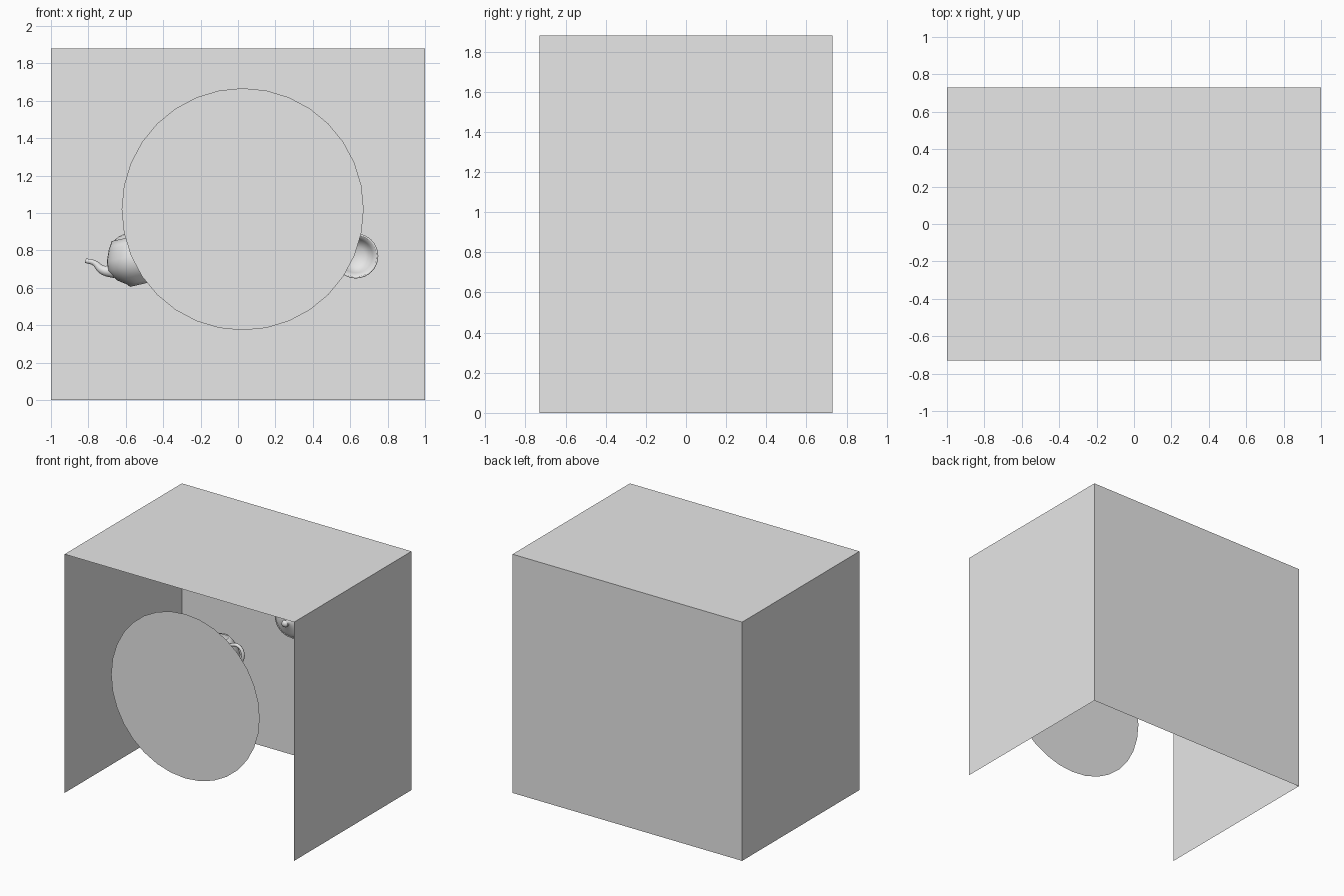
import bpy, bmesh
from math import radians, pi
from mathutils import Matrix, Vector

cube = bpy.data.objects.get("Cube")
if cube:
    bpy.data.objects.remove(cube)

grey = bpy.data.materials.new("plain_grey")
grey.use_nodes = True
grey.diffuse_color = (0.8, 0.8, 0.8, 1)
grey.node_tree.nodes["Principled BSDF"].inputs["Base Color"].default_value = (0.8, 0.8, 0.8, 1)


def add_mesh(name, bm, place=Matrix(), smooth=False):
    mesh = bpy.data.meshes.new(name)
    bm.to_mesh(mesh)
    bm.free()
    mesh.materials.append(grey)
    for poly in mesh.polygons:
        poly.use_smooth = smooth
    ob = bpy.data.objects.new(name, mesh)
    bpy.context.collection.objects.link(ob)
    ob.matrix_world = place
    return ob


def lathe(name, profile, place):
    """Spin a (radius, height) profile about the local z axis."""
    bm = bmesh.new()
    verts = [bm.verts.new((r, 0, z)) for r, z in profile]
    edges = [bm.edges.new(pair) for pair in zip(verts, verts[1:])]
    bmesh.ops.spin(bm, geom=verts + edges, axis=(0, 0, 1), cent=(0, 0, 0),
                   angle=2 * pi, steps=32, use_duplicate=False)
    bmesh.ops.remove_doubles(bm, verts=bm.verts, dist=0.0005)
    bmesh.ops.recalc_face_normals(bm, faces=bm.faces)
    return add_mesh(name, bm, place, True)


def tube(name, points, place):
    """Smooth tapering tube through (x, z, radius) points."""
    curve = bpy.data.curves.new(name, 'CURVE')
    curve.dimensions = '3D'
    curve.bevel_depth = 1
    curve.bevel_resolution = 3
    curve.use_fill_caps = True
    spline = curve.splines.new('BEZIER')
    spline.bezier_points.add(len(points) - 1)
    for bp, (x, z, r) in zip(spline.bezier_points, points):
        bp.co = (x, 0, z)
        bp.radius = r
        bp.handle_left_type = bp.handle_right_type = 'AUTO'
    curve.materials.append(grey)
    ob = bpy.data.objects.new(name, curve)
    bpy.context.collection.objects.link(ob)
    ob.matrix_world = place


def teapot(prefix, place):
    lathe(prefix + "_body", [(0, 0), (.09, 0), (.1, .015), (.15, .05), (.185, .11),
                             (.18, .16), (.155, .22), (.13, .26), (.12, .25)], place)
    lathe(prefix + "_lid", [(.125, .255), (.09, .275), (.03, .29), (.015, .3),
                            (.028, .32), (.02, .335), (0, .34)], place)
    tube(prefix + "_spout", [(-.15, .1, .04), (-.21, .12, .026), (-.25, .17, .015),
                             (-.29, .19, .013)], place)
    tube(prefix + "_handle", [(.14, .22, .013), (.23, .22, .013), (.26, .17, .013),
                              (.23, .1, .013), (.17, .07, .013)], place)


# Open-fronted box without a floor
bm = bmesh.new()
bmesh.ops.create_cube(bm, size=1, matrix=Matrix.Translation((0, 0, .94))
                      @ Matrix.Diagonal((2, 1.46, 1.88, 1)))
bm.normal_update()
bmesh.ops.delete(bm, geom=[f for f in bm.faces if f.normal.y < -.5 or f.normal.z < -.5],
                 context='FACES')
add_mesh("room_walls", bm)

# Upright round panel standing in the opening
to_front = Matrix.Rotation(radians(90), 4, 'X')
bm = bmesh.new()
bmesh.ops.create_circle(bm, cap_ends=True, segments=32, radius=.647)
add_mesh("round_panel", bm, Matrix.Translation((.025, -.69, 1.02)) @ to_front)

# Teapots: one tipped as if pouring, one with its lid to the front
teapot("tilted_teapot", Matrix.Translation((-.49, .45, .625))
       @ Matrix.Rotation(radians(-13), 4, 'Y'))
teapot("facing_teapot", Matrix.Translation((.15, .69, 1.22)) @ to_front)

# Cup with its mouth to the front
cup_place = Matrix.Translation((.63, .6, .77)) @ to_front
lathe("cup", [(0, 0), (.06, 0), (.065, .015), (.1, .06), (.12, .15), (.11, .15),
              (.09, .065), (.05, .025), (0, .025)], cup_place)
tube("cup_handle", [(-.112, .13, .01), (-.17, .12, .01), (-.16, .07, .01),
                    (-.09, .045, .01)], cup_place)
